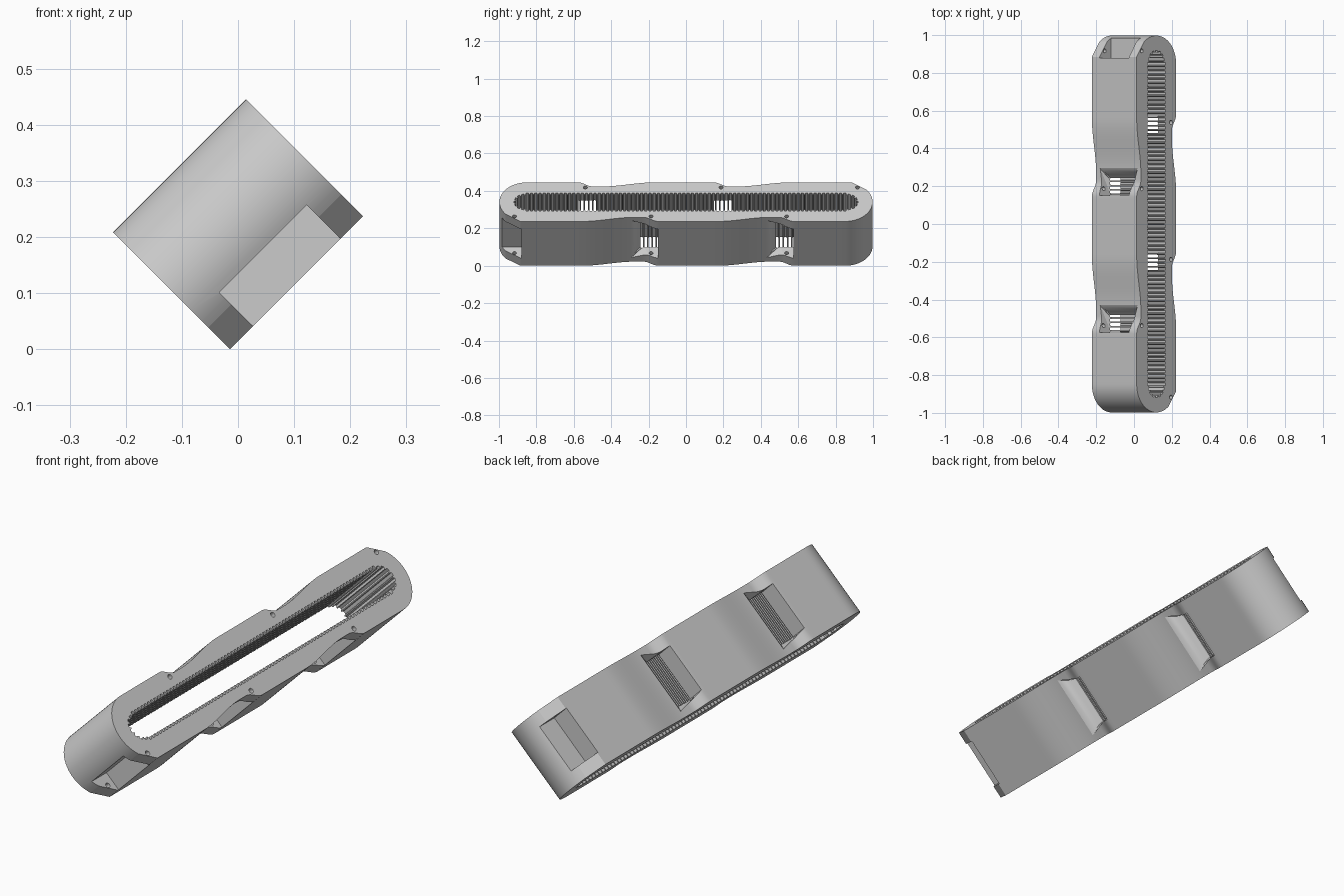
import bpy, bmesh, math
from mathutils import Matrix

if "Cube" in bpy.data.objects:
    bpy.data.objects.remove(bpy.data.objects["Cube"])

DEPTH, HALF_W = 0.335, 0.1475       # extrusion depth, half width of the body
R = math.sqrt(0.5)
# local (depth, y, width) -> world, tilted 45 degrees about y
TILT = Matrix(((R, 0, -R, -0.0141), (0, 1, 0, 0), (R, 0, R, HALF_W * R), (0, 0, 0, 1)))
# width coordinate is centred: -HALF_W is the lower right side
TILT[0][3] -= HALF_W * R


def flip(pts):
    return [(-p[0], -p[1]) + tuple(p[2:]) for p in pts]


def prism(bm, pts):
    """Loft a closed (y, width, depth0, depth1) outline along the depth axis."""
    a = [bm.verts.new((p[2], p[0], p[1])) for p in pts]
    b = [bm.verts.new((p[3], p[0], p[1])) for p in pts]
    caps = [bm.faces.new(a[::-1]), bm.faces.new(b)]
    n = len(pts)
    for i in range(n):
        j = (i + 1) % n
        bm.faces.new((a[i], a[j], b[j], b[i]))
    return caps


def make(name, outlines, triangulate=False):
    bm = bmesh.new()
    for pts in outlines:
        caps = prism(bm, pts)
        if triangulate:
            bmesh.ops.triangulate(bm, faces=caps)
    bmesh.ops.recalc_face_normals(bm, faces=bm.faces[:])
    me = bpy.data.meshes.new(name)
    bm.to_mesh(me)
    bm.free()
    me.transform(TILT)
    ob = bpy.data.objects.new(name, me)
    bpy.context.collection.objects.link(ob)
    return ob


def smooth(t):
    t = min(max(t, 0), 1)
    return t * t * (3 - 2 * t)


MID = (-0.195, 0.53)                # pocket pin positions along one side
END = -0.925


def dip(y):
    d = 0
    for h in MID:
        s = y - h
        d += 0.031 * smooth((s + 0.36) / 0.28) * (1 - smooth((s + 0.03) / 0.075))
    return d


# body outline: wavy side, rounded end, then the same turned half a circle
half = [(-0.965, -0.0925), (-0.885, -HALF_W)]
steps = 110
for i in range(1, steps + 1):
    y = -0.885 + 1.735 * i / steps
    half.append((y, -HALF_W + dip(y)))
for i in range(1, 20):
    a = math.radians(-90 + 128.8 * i / 20)
    half.append((0.85 + HALF_W * math.cos(a), HALF_W * math.sin(a)))
outline = half + flip(half)
body = make("roller_housing", [[(y, w, 0, DEPTH) for y, w in outline]])

# toothed slot
TIP, ROOT, N = 0.056, 0.068, 76
side = []
pitch = 1.72 / N
for i in range(N):
    y = -0.86 + i * pitch
    side += [(y + pitch * f, -r) for f, r in
             ((0.1, TIP), (0.25, ROOT), (0.75, ROOT), (0.9, TIP))]
for i in range(7):
    for f, r in ((0.1, 0.05), (0.25, 0.06), (0.75, 0.06), (0.9, 0.05)):
        a = math.radians(-90 + 180 * (i + f) / 7)
        side.append((0.86 + r * math.cos(a), r * math.sin(a)))
slot = make("slot_cutter", [[(y, w, -0.1, DEPTH + 0.1) for y, w in side + flip(side)]])

# roller pockets: flat wall on one side, flared ramp on the other
U0, U1 = 0.058, 0.278
F0, F1 = 0.032, 0.308
ramp = [(0.045, -0.06, U0, U1), (0.045, 0.085, U0, U1), (-0.035, 0.085, U0, U1),
        (-0.052, 0.078, U0, U1), (-0.067, 0.064, U0 - 0.005, U1 + 0.005),
        (-0.08, 0.047, U0 - 0.013, U1 + 0.013), (-0.094, 0.034, F0, F1),
        (-0.115, 0.024, F0 - 0.01, F1 + 0.01), (-0.115, -0.06, F0 - 0.01, F1 + 0.01)]
block = [(0.045, -0.06, U0, U1), (0.045, 0.085, U0, U1),
         (-0.15, 0.085, U0, U1), (-0.15, -0.06, U0, U1)]
pockets, pins = [], []
for h, shape in ((END, block), (MID[0], ramp), (MID[1], ramp)):
    p = [(h + y, w - HALF_W, a, b) for y, w, a, b in shape]
    pockets += [p, flip(p)]
    # pin holes through the pocket flanges
    c = []
    for i in range(16):
        a = math.tau * i / 16
        c.append((h + 0.008 + 0.011 * math.cos(a), 0.038 - HALF_W + 0.011 * math.sin(a),
                  0.02, DEPTH + 0.05))
    pins += [c, flip(c)]
pocket_cut = make("pocket_cutter", pockets, True)
pin_cut = make("pin_hole_cutter", pins)

# cut everything out of the body
bpy.context.view_layer.objects.active = body
body.select_set(True)
for cutter in (slot, pocket_cut, pin_cut):
    cutter.hide_render = True
    m = body.modifiers.new(cutter.name, 'BOOLEAN')
    m.operation, m.solver, m.object = 'DIFFERENCE', 'EXACT', cutter
    bpy.ops.object.modifier_apply(modifier=m.name)
    bpy.data.objects.remove(cutter)
bpy.ops.object.shade_smooth_by_angle(angle=math.radians(20))
